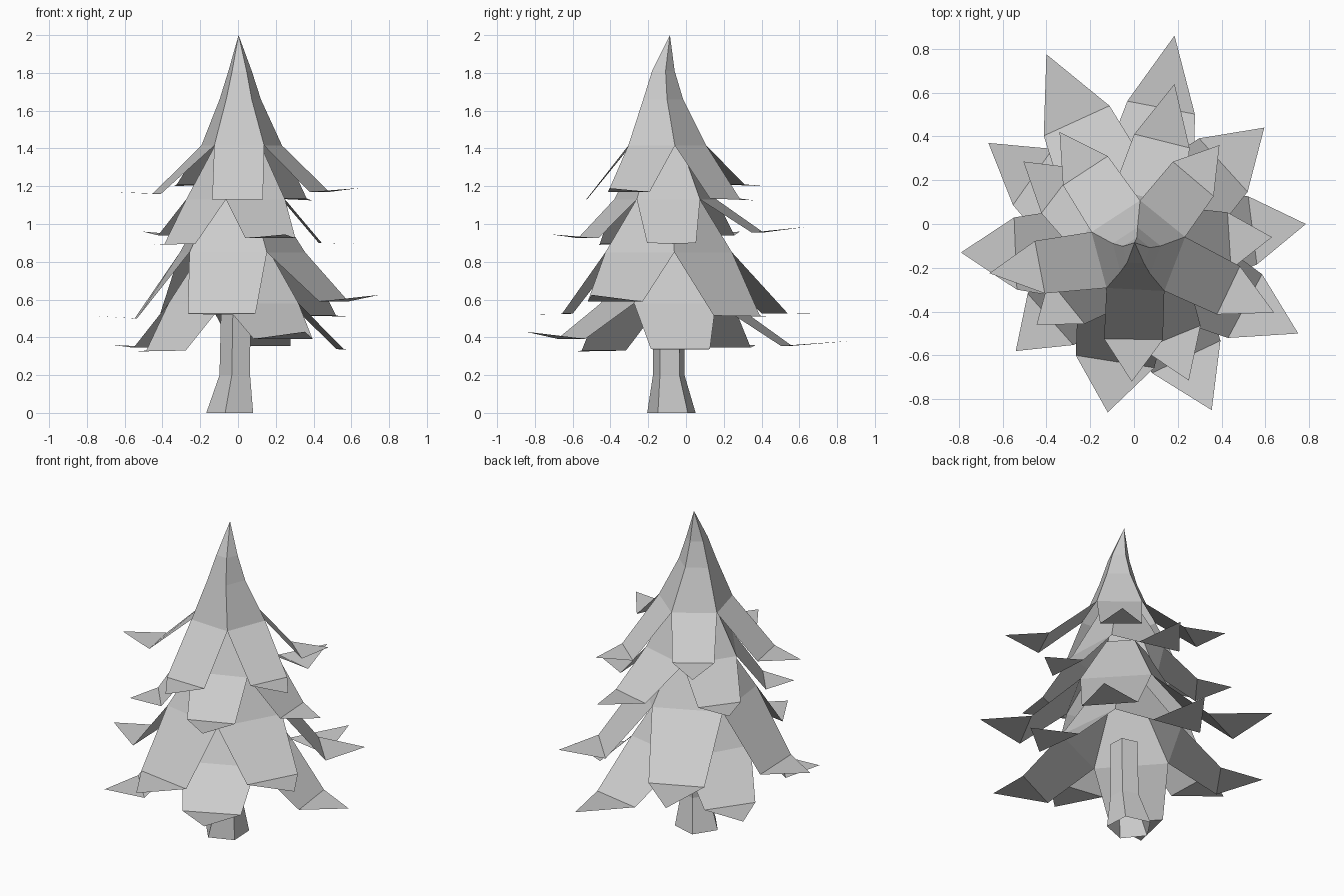
import bpy, bmesh, math
from mathutils import Vector

if "Cube" in bpy.data.objects:
    bpy.data.objects.remove(bpy.data.objects["Cube"])

SIDES = 5


def ring(cx, cy, z, r, start):
    """Five points around a centre, start angle in degrees."""
    return [Vector((cx + r * math.cos(math.radians(start + 72 * i)),
                    cy + r * math.sin(math.radians(start + 72 * i)), z))
            for i in range(SIDES)]


def make_object(name, faces, outward=False):
    """Flat-shaded mesh from lists of points, faces turned up (or outward)."""
    bm = bmesh.new()
    for pts in faces:
        f = bm.faces.new([bm.verts.new(p) for p in pts])
        f.normal_update()
        c = f.calc_center_median() - Vector((0, -0.1, 0))
        side = f.normal.x * c.x + f.normal.y * c.y if outward else f.normal.z
        if side < 0:
            f.normal_flip()
    bmesh.ops.remove_doubles(bm, verts=bm.verts, dist=0.0005)
    me = bpy.data.meshes.new(name)
    bm.to_mesh(me)
    bm.free()
    ob = bpy.data.objects.new(name, me)
    bpy.context.collection.objects.link(ob)


def band(a, b):
    return [(a[i], a[(i + 1) % 5], b[(i + 1) % 5], b[i]) for i in range(SIDES)]


# per tier: notch ring, inner ring above it, branch half width, position along
# the branch where the pointed end starts,
# branches (front first): tip x, y, z and height of the bend
tiers = [
    (ring(0.016, -0.117, 1.415, 0.225, 231), ring(0.01, -0.13, 1.66, 0.115, 231), 0.122, 0.54,
     [(-0.01, -0.72, 1.13, 1.13), (0.64, -0.405, 1.19, 1.17), (0.39, 0.36, 1.125, 1.135),
      (-0.34, 0.42, 1.20, 1.21), (-0.66, -0.225, 1.17, 1.16)]),
    (ring(0.01, -0.105, 1.13, 0.285, 255), ring(0.01, -0.11, 1.42, 0.13, 255), 0.130, 0.50,
     [(0.25, -0.715, 0.945, 0.925), (0.63, -0.06, 0.895, 0.90), (0.185, 0.64, 0.985, 0.955),
      (-0.505, 0.285, 0.96, 0.94), (-0.445, -0.46, 0.89, 0.895)]),
    (ring(0.003, -0.105, 0.85, 0.355, 223), ring(0.0, -0.10, 1.19, 0.14, 223), 0.165, 0.51,
     [(-0.12, -0.86, 0.52, 0.525), (0.75, -0.50, 0.625, 0.59), (0.595, 0.44, 0.51, 0.515),
      (-0.40, 0.775, 0.53, 0.525), (-0.79, -0.13, 0.515, 0.50)]),
    (ring(0.0, -0.09, 0.58, 0.37, 258), ring(0.0, -0.10, 0.92, 0.15, 258), 0.157, 0.50,
     [(0.355, -0.85, 0.43, 0.392), (0.785, 0.0, 0.335, 0.337), (0.185, 0.86, 0.38, 0.355),
      (-0.665, 0.37, 0.36, 0.345), (-0.54, -0.58, 0.325, 0.33)]),
]

for n, (notch, inner, half, along, tips) in enumerate(tiers):
    # branches: a drooping panel between two notches, then a flat pointed end
    faces = []
    for k, (x, y, z, bend) in enumerate(tips):
        tip = Vector((x, y, z))
        a, b = notch[k], notch[(k + 1) % 5]
        mid = ((a + b) / 2).lerp(tip, along)
        mid.z = bend
        out = Vector((x, y + 0.1, 0)).normalized()
        wide = half * (1.1 if k == 0 else 1.0)
        across = Vector((-out.y, out.x, 0)) * wide
        c, d = mid - across, mid + across
        faces += [(a, b, d, c), (c, d, tip)]
    make_object(f"branch_tier_{n + 1}", faces)

    # cone above the notches; only the top one runs to a peak in the open
    cone = band(notch, inner)
    if n == 0:
        neck = ring(0.01, -0.125, 1.81, 0.065, 231)
        peak = Vector((0.003, -0.085, 2.0))
        cone += band(inner, neck)
        cone += [(peak, neck[i], neck[(i + 1) % 5]) for i in range(SIDES)]
    make_object(f"crown_cone_{n + 1}", cone, outward=True)

# trunk: five sides, flared at the foot, open ends
t = [ring(-0.033, -0.075, 0.0, 0.135, 255), ring(-0.01, -0.09, 0.2, 0.088, 255),
     ring(-0.005, -0.09, 0.55, 0.085, 255)]
make_object("trunk", band(t[0], t[1]) + band(t[1], t[2]), outward=True)
